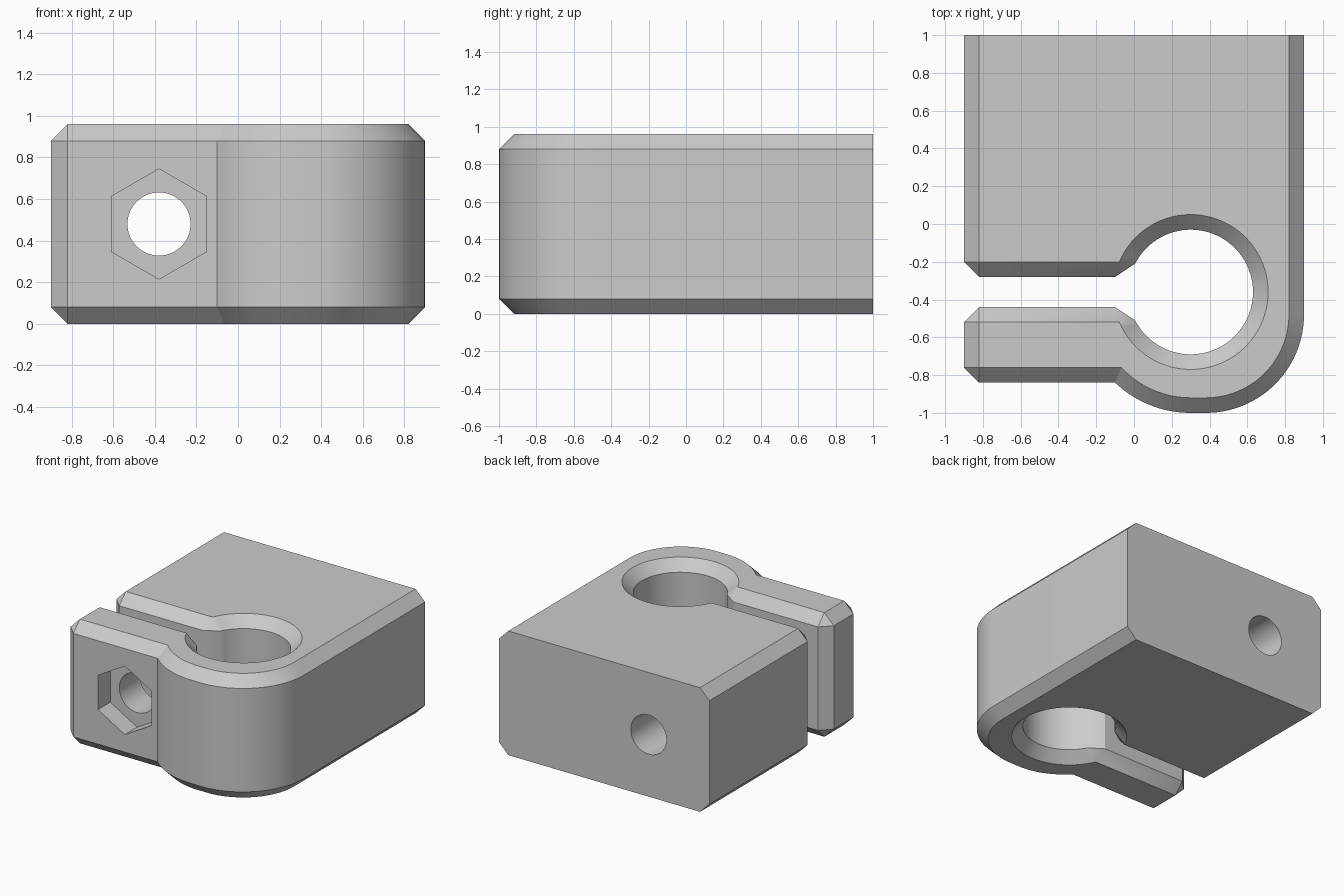
import bpy, bmesh
from math import pi, sin, cos, asin, radians
from mathutils import Matrix

if "Cube" in bpy.data.objects:
    bpy.data.objects.remove(bpy.data.objects["Cube"], do_unlink=True)

HEIGHT, BEVEL = 0.96, 0.08
BORE_X, BORE_Y, BORE_R = 0.3, -0.36, 0.33
SCREW_X, SCREW_Z = -0.38, HEIGHT / 2

grey = bpy.data.materials.new("light_grey")
grey.use_nodes = True
grey.diffuse_color = (0.6, 0.6, 0.6, 1)
grey.node_tree.nodes["Principled BSDF"].inputs["Base Color"].default_value = (0.6, 0.6, 0.6, 1)


def arc(cx, cy, r, start, end, n):
    angles = [start + (end - start) * i / n for i in range(n + 1)]
    return [(cx + r * cos(a), cy + r * sin(a)) for a in angles]


def outline(b):
    """Plan outline drawn in by b; corner cuts close up when b equals BEVEL."""
    c = BEVEL - b                      # remaining vertical corner cut
    left, slit, front = -0.9 + b, 0.08 + b, -0.84 + b
    r = BORE_R + b
    mouth = asin((0.15 if c else slit) / r)
    throat = -0.1 if c else BORE_X - r * cos(mouth)
    inner, outer = BORE_Y + slit, BORE_Y - slit
    pts = [(left, 1), (left, inner + c), (left + c, inner), (throat, inner)]
    pts += arc(BORE_X, BORE_Y, r, pi - mouth, mouth - pi, 72)
    pts += [(throat, outer), (left + c, outer), (left, outer - c),
            (left, front + c), (left + c, front)]
    # rounded outside of the clamp ring
    ro, cy = 0.58 - b, -0.42
    pts += arc(BORE_X, cy, ro, pi + asin((cy - front) / ro), 1.5 * pi, 20)
    pts += arc(0.38, -0.48, 0.52 - b, -pi / 2, 0, 28)
    pts.append((0.9 - b, 1))
    return pts


def finish(name, bm):
    bmesh.ops.recalc_face_normals(bm, faces=bm.faces)
    mesh = bpy.data.meshes.new(name)
    bm.to_mesh(mesh)
    bm.free()
    mesh.materials.append(grey)
    obj = bpy.data.objects.new(name, mesh)
    bpy.context.collection.objects.link(obj)
    return obj


def cutter(name, sides, radius, y0, y1, turn):
    """Prism along y, centred on the screw axis."""
    bm = bmesh.new()
    place = (Matrix.Translation((SCREW_X, (y0 + y1) / 2, SCREW_Z))
             @ Matrix.Rotation(pi / 2, 4, 'X') @ Matrix.Rotation(turn, 4, 'Z'))
    bmesh.ops.create_cone(bm, cap_ends=True, segments=sides, radius1=radius,
                          radius2=radius, depth=y1 - y0, matrix=place)
    obj = finish(name, bm)
    obj.hide_render = True
    return obj


# clamp block: four outline rings joined into a bevelled solid
bm = bmesh.new()
rings = []
for b, z in ((BEVEL, 0), (0, BEVEL), (0, HEIGHT - BEVEL), (BEVEL, HEIGHT)):
    rings.append([bm.verts.new((x, y, z)) for x, y in outline(b)])
for low, high in zip(rings, rings[1:]):
    for i in range(len(low)):
        j = (i + 1) % len(low)
        bm.faces.new((low[i], low[j], high[j], high[i]))
bm.faces.new(rings[0][::-1])
bm.faces.new(rings[-1])
bmesh.ops.remove_doubles(bm, verts=bm.verts, dist=0.0005)
bmesh.ops.dissolve_limit(bm, angle_limit=0.002, verts=bm.verts, edges=bm.edges)
block = finish("clamp_block", bm)

# screw hole through both arms, and hexagonal nut pocket in the front
bpy.context.view_layer.objects.active = block
block.select_set(True)
for tool in (cutter("screw_hole_cutter", 48, 0.152, -1.2, 1.2, 0),
             cutter("nut_pocket_cutter", 6, 0.265, -1.2, -0.69, 0)):
    tool.select_set(False)
    # the pocket has one point up
    if tool.name.startswith("nut"):
        top = max(v.co.z for v in tool.data.vertices)
        if top < SCREW_Z + 0.26:
            spin = (Matrix.Translation((SCREW_X, 0, SCREW_Z)) @ Matrix.Rotation(pi / 6, 4, 'Y')
                    @ Matrix.Translation((-SCREW_X, 0, -SCREW_Z)))
            tool.data.transform(spin)
    mod = block.modifiers.new(tool.name, 'BOOLEAN')
    mod.operation, mod.solver, mod.object = 'DIFFERENCE', 'EXACT', tool
    bpy.ops.object.modifier_apply(modifier=mod.name)
    bpy.data.objects.remove(tool, do_unlink=True)

bpy.ops.object.shade_smooth_by_angle(angle=radians(28))
